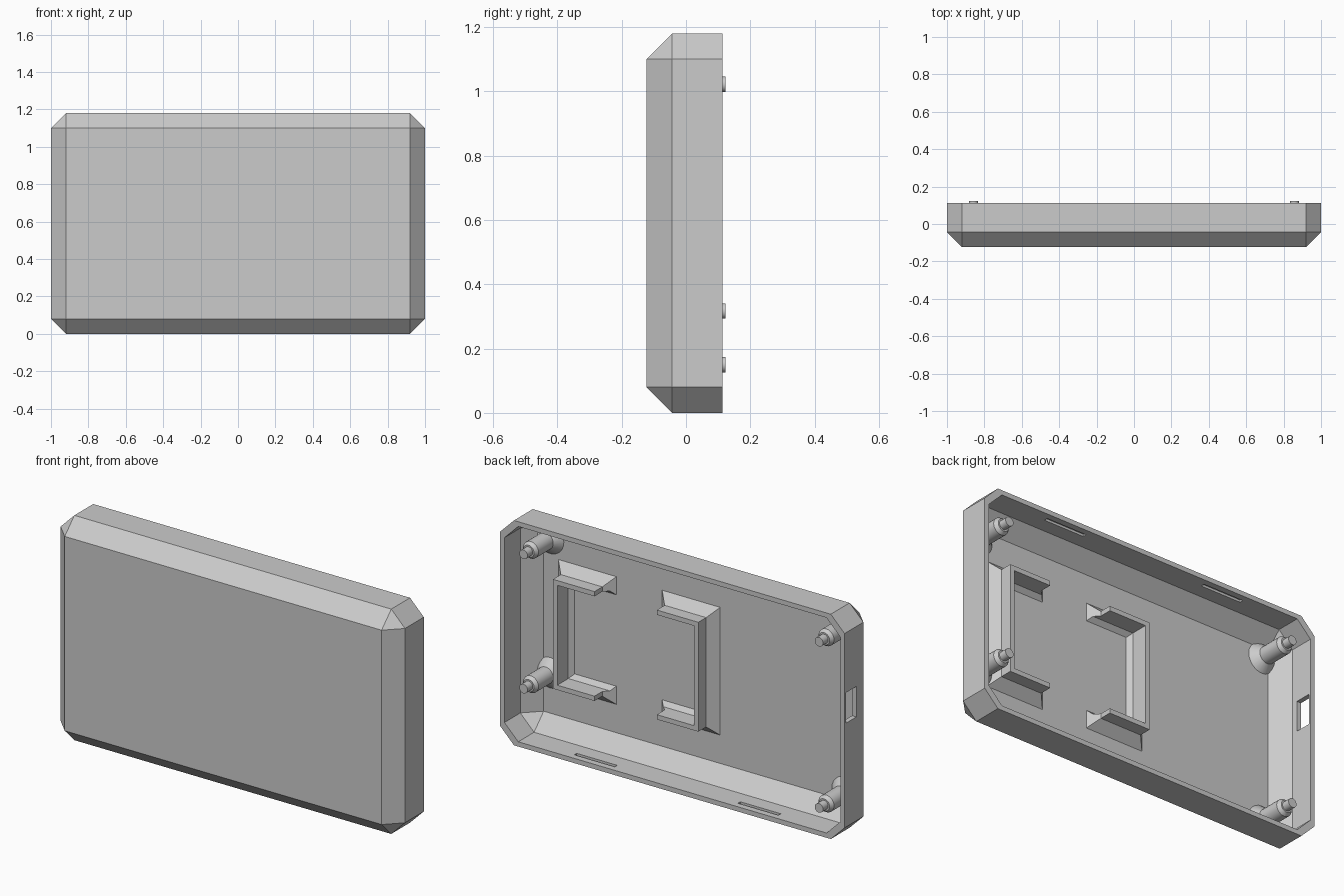
import bpy, bmesh, math
from mathutils import Vector, Matrix

old = bpy.data.objects.get("Cube")
if old:
    bpy.data.objects.remove(old, do_unlink=True)

# Overall dimensions
HEIGHT, FRONT, RIM = 1.18, -0.123, 0.113
WALL, CHAMFER = 0.025, 0.08
FLOOR = FRONT + WALL

grey = bpy.data.materials.new("light_grey_plastic")
grey.use_nodes = True
COLOUR = (0.6, 0.6, 0.6, 1)
grey.diffuse_color = COLOUR
grey.node_tree.nodes["Principled BSDF"].inputs["Base Color"].default_value = COLOUR


def finish(bm, name):
    bmesh.ops.recalc_face_normals(bm, faces=bm.faces)
    mesh = bpy.data.meshes.new(name)
    bm.to_mesh(mesh)
    bm.free()
    mesh.materials.append(grey)
    obj = bpy.data.objects.new(name, mesh)
    bpy.context.collection.objects.link(obj)
    return obj


def chamfered_block(name, inset, front, back):
    """Block with chamfered front edges and clipped corners."""
    bm = bmesh.new()
    half_x, half_z = 1 - inset, HEIGHT / 2 - inset
    for sx in (-1, 1):
        for sz in (-1, 1):
            for y, cx, cz in ((front, CHAMFER, CHAMFER),
                              (front + CHAMFER, CHAMFER, 0), (front + CHAMFER, 0, CHAMFER),
                              (back, CHAMFER, 0), (back, 0, CHAMFER)):
                bm.verts.new((sx * (half_x - cx), y, HEIGHT / 2 + sz * (half_z - cz)))
    bmesh.ops.convex_hull(bm, input=bm.verts)
    bmesh.ops.dissolve_limit(bm, angle_limit=0.01, verts=bm.verts, edges=bm.edges)
    return finish(bm, name)


def box(name, centre, size):
    bm = bmesh.new()
    bmesh.ops.create_cube(bm, size=1, matrix=Matrix.LocRotScale(Vector(centre), None, Vector(size)))
    return finish(bm, name)


# Hollow shell with snap recesses and a side port
shell = chamfered_block("case_shell", 0, FRONT, RIM)
cutters = [chamfered_block("cavity_cutter", WALL, FLOOR, 0.3)]
for x in (-0.475, 0.475):
    for z in (WALL, HEIGHT - WALL):
        cutters.append(box("snap_cutter", (x, 0.07, z), (0.235, 0.02, 0.024)))
cutters.append(box("port_cutter", (-1, 0.058, 0.705), (0.2, 0.086, 0.16)))
bpy.context.view_layer.objects.active = shell
for cutter in cutters:
    cutter.hide_render = True
    mod = shell.modifiers.new("cut", 'BOOLEAN')
    mod.operation, mod.solver, mod.object = 'DIFFERENCE', 'EXACT', cutter
    bpy.ops.object.modifier_apply(modifier=mod.name)
    bpy.data.objects.remove(cutter, do_unlink=True)


# Mounting posts: flared foot, body, shoulder and locating pin
def mounting_post(name, x, z):
    bm = bmesh.new()
    profile = ((0.08, FLOOR), (0.045, -0.06), (0.045, 0.062), (0.032, 0.08),
               (0.024, 0.08), (0.024, 0.123))
    sides, rings = 24, []
    for r, y in profile:
        angles = [math.tau * i / sides for i in range(sides)]
        rings.append([bm.verts.new((x + r * math.cos(a), y, z + r * math.sin(a))) for a in angles])
    for a, b in zip(rings, rings[1:]):
        for i in range(sides):
            j = (i + 1) % sides
            bm.faces.new((a[i], a[j], b[j], b[i]))
    bm.faces.new(rings[0])
    bm.faces.new(rings[-1])
    obj = finish(bm, name)
    bpy.ops.object.select_all(action='DESELECT')
    obj.select_set(True)
    bpy.context.view_layer.objects.active = obj
    bpy.ops.object.shade_smooth_by_angle(angle=math.radians(25))


mounting_post("upper_left_post", 0.858, 1.022)
mounting_post("lower_left_post", 0.858, 0.317)
mounting_post("upper_right_post", -0.858, 1.022)
mounting_post("lower_right_post", -0.858, 0.15)


# U-shaped display brackets: ribs with flared feet
def bracket(name, side):
    bm = bmesh.new()
    centre_x, half_x, end_x, low, high = 0.34, 0.47, 0.133, 0.254, 0.924
    foot, lip, top = 0.048, 0.022, 0.015
    # inward offset, depth, setback of the arm end
    profile = ((0, FLOOR, 0), (foot, FLOOR + foot, foot), (foot, top, foot),
               (0.073, top, foot), (0.073, FLOOR + foot, foot),
               (0.073, FLOOR + lip, lip), (0.095, FLOOR, 0))
    rows = []
    for inward, y, back in profile:
        xe = centre_x + side * (end_x + back)
        xo = centre_x + side * (half_x - inward)
        path = ((xe, low + inward), (xo, low + inward), (xo, high - inward), (xe, high - inward))
        rows.append([bm.verts.new((x, y, z)) for x, z in path])
    for k, a in enumerate(rows):
        b = rows[(k + 1) % len(rows)]
        for i in range(3):
            bm.faces.new((a[i], a[i + 1], b[i + 1], b[i]))
    for i in (0, 3):
        col = [r[i] for r in rows]
        bm.faces.new(col[1:5])
        bm.faces.new([col[0], col[1], col[4], col[5], col[6]])
    finish(bm, name)


bracket("left_display_bracket", 1)
bracket("right_display_bracket", -1)
